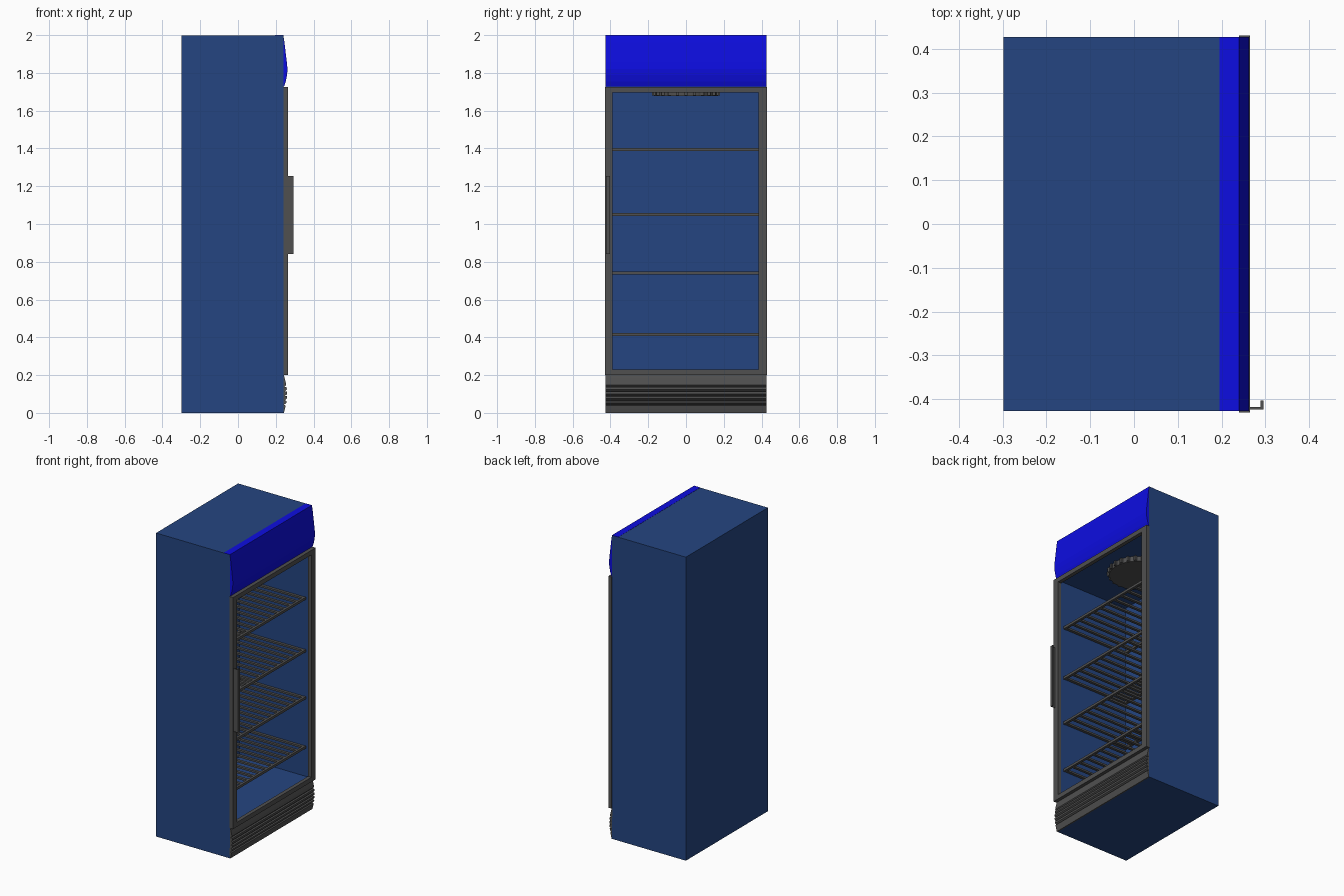
import bpy, bmesh, math

cube = bpy.data.objects.get("Cube")
if cube:
    bpy.data.objects.remove(cube, do_unlink=True)


def material(name, rgb):
    m = bpy.data.materials.new(name)
    m.use_nodes = True
    m.diffuse_color = (*rgb, 1)
    m.node_tree.nodes["Principled BSDF"].inputs["Base Color"].default_value = (*rgb, 1)
    return m


NAVY = material("navy", (0.018, 0.06, 0.22))
BLUE = material("bright blue", (0.004, 0.004, 0.75))
GREY = material("dark grey", (0.08, 0.08, 0.08))


def finish(name, bm, mat):
    bmesh.ops.recalc_face_normals(bm, faces=bm.faces)
    mesh = bpy.data.meshes.new(name)
    bm.to_mesh(mesh)
    bm.free()
    mesh.materials.append(mat)
    ob = bpy.data.objects.new(name, mesh)
    bpy.context.collection.objects.link(ob)
    return ob


def add_box(bm, x, y, z):
    made = bmesh.ops.create_cube(bm, size=1)["verts"]
    for v in made:
        for i, (lo, hi) in enumerate((x, y, z)):
            v.co[i] = lo if v.co[i] < 0 else hi
    return made


def boxes(name, mat, *spans):
    bm = bmesh.new()
    for s in spans:
        add_box(bm, *s)
    return finish(name, bm, mat)


def prism(name, mat, profile, y0, y1):
    """Extrude an x-z outline along y."""
    bm = bmesh.new()
    face = bm.faces.new([bm.verts.new((x, y0, z)) for x, z in profile])
    out = bmesh.ops.extrude_face_region(bm, geom=[face])["geom"]
    for v in out:
        if isinstance(v, bmesh.types.BMVert):
            v.co.y = y1
    return finish(name, bm, mat)


W = 0.427        # half width of the cabinet
FRONT = 0.24     # door plane of the cabinet
BACK = -0.298

# Cabinet: outer box with the door side inset and pushed in
bm = bmesh.new()
add_box(bm, (BACK, FRONT), (-W, W), (0, 1.999))
door_side = max(bm.faces, key=lambda f: f.calc_center_median().x)
bmesh.ops.inset_individual(bm, faces=[door_side], thickness=0.03)
for v in door_side.verts:
    v.co.y = math.copysign(0.395, v.co.y)
    v.co.z = 0.22 if v.co.z < 1 else 1.71
cavity = bmesh.ops.extrude_face_region(bm, geom=[door_side])["geom"]
for v in cavity:
    if isinstance(v, bmesh.types.BMVert):
        v.co.x = -0.265
if door_side.is_valid:
    bmesh.ops.delete(bm, geom=[door_side], context="FACES_ONLY")
finish("cabinet", bm, NAVY)

# Header panel with a bowed face, and its strip along the roof
header = [(FRONT, 2.0), (0.246, 1.96), (0.252, 1.91), (0.258, 1.86),
          (0.262, 1.82), (0.26, 1.79), (0.253, 1.755), (0.244, 1.728), (FRONT, 1.728)]
prism("header_panel", BLUE, header, -W, W)
boxes("header_roof_strip", BLUE, ((0.195, FRONT), (-W, W), (1.997, 2.0)))

# Door frame
D = (FRONT, 0.265)
boxes("door_frame", GREY,
      (D, (-0.43, -0.39), (0.2, 1.725)),
      (D, (0.385, 0.43), (0.2, 1.725)),
      (D, (-0.39, 0.385), (0.2, 0.23)),
      (D, (-0.39, 0.385), (1.695, 1.725)))

# Door handle: an L-shaped strip
boxes("door_handle", GREY,
      ((0.262, 0.294), (-0.423, -0.418), (0.84, 1.255)),
      ((0.289, 0.295), (-0.423, -0.403), (0.84, 1.255)))


# Bowed kick panel with undercut louvres
def bow(z):
    return 0.243 + 0.017 * math.sin(math.pi * z / 0.2)


outline = [(0.235, 0.0), (bow(0), 0.0), (bow(0.02), 0.02)]
for i in range(5):
    z = 0.04 + i * 0.024
    outline += [(bow(z), z), (bow(z) - 0.012, z + 0.001), (bow(z + 0.012), z + 0.012)]
outline += [(bow(z), z) for z in (0.165, 0.185, 0.2)] + [(0.235, 0.2)]
prism("kick_panel", GREY, outline, -W, W)

# Wire shelves: rails all round and bars running front to back
for n, z in enumerate((0.415, 0.74, 1.05, 1.395)):
    zs = (z - 0.008, z + 0.008)
    spans = [((x, x + 0.016), (-0.392, 0.392), zs) for x in (-0.262, 0.205)]
    for i in range(13):
        y = -0.384 + i * 0.064
        spans.append(((-0.25, 0.21), (y - 0.009, y + 0.009), (z - 0.006, z + 0.006)))
    boxes(f"shelf_{n + 1}", GREY, *spans)

# Ceiling fan cover with small ribs round its rim
bm = bmesh.new()
bmesh.ops.create_cone(bm, cap_ends=True, segments=32, radius1=0.17, radius2=0.17, depth=0.034)
for v in bm.verts:
    v.co.x -= 0.03
    v.co.z += 1.694
for i in range(24):
    a = math.tau * i / 24
    x, y = -0.03 + 0.172 * math.cos(a), 0.172 * math.sin(a)
    add_box(bm, (x - 0.008, x + 0.008), (y - 0.008, y + 0.008), (1.68, 1.711))
finish("fan_cover", bm, GREY)
